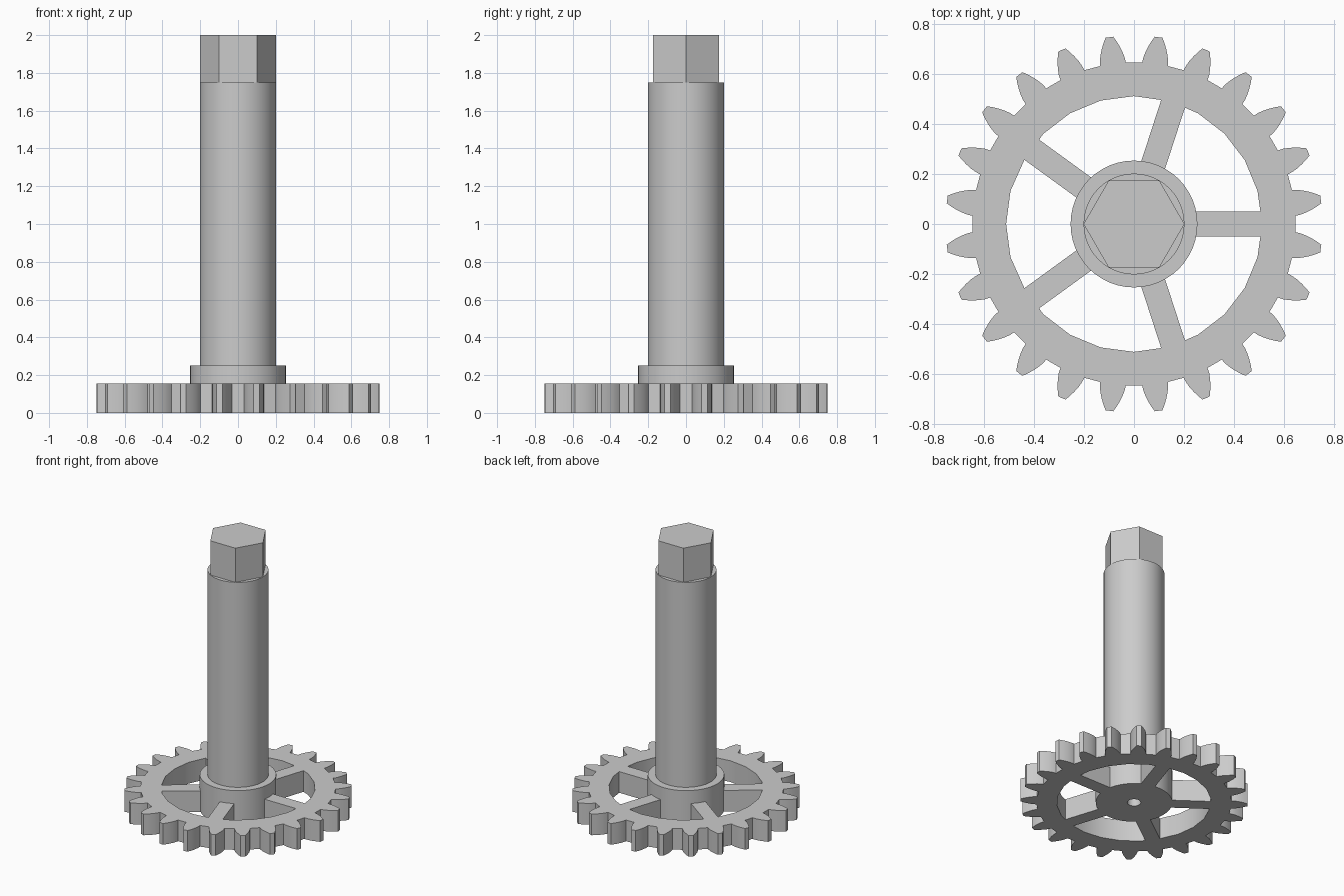
import bpy, bmesh, math
from math import sin, cos, tan, acos, asin, radians, pi

if "Cube" in bpy.data.objects:
    bpy.data.objects.remove(bpy.data.objects["Cube"])

grey = bpy.data.materials.new("light grey")
grey.diffuse_color = (0.6, 0.6, 0.6, 1)
grey.use_nodes = True
grey.node_tree.nodes["Principled BSDF"].inputs["Base Color"].default_value = grey.diffuse_color


def finish(bm, name, smooth=True):
    bmesh.ops.recalc_face_normals(bm, faces=bm.faces)
    me = bpy.data.meshes.new(name)
    bm.to_mesh(me)
    bm.free()
    me.materials.append(grey)
    ob = bpy.data.objects.new(name, me)
    bpy.context.collection.objects.link(ob)
    if smooth:
        bpy.ops.object.select_all(action='DESELECT')
        ob.select_set(True)
        bpy.context.view_layer.objects.active = ob
        bpy.ops.object.shade_smooth_by_angle(angle=radians(30))
    return ob


def polar(r, a):
    return (r * cos(a), r * sin(a))


def plate(name, loops, height):
    """Flat plate: first loop is the outline, the others are holes."""
    bm = bmesh.new()
    for pts in loops:
        vs = [bm.verts.new((x, y, 0)) for x, y in pts]
        for i, v in enumerate(vs):
            bm.edges.new((vs[i - 1], v))
    bmesh.ops.triangle_fill(bm, edges=bm.edges[:], use_beauty=True, normal=(0, 0, 1))
    res = bmesh.ops.extrude_face_region(bm, geom=bm.faces[:], use_keep_orig=True)
    top = [g for g in res["geom"] if isinstance(g, bmesh.types.BMVert)]
    bmesh.ops.translate(bm, verts=top, vec=(0, 0, height))
    return finish(bm, name)


def lathe(name, profile, segments):
    """Spin a closed (radius, z) profile about the z axis."""
    bm = bmesh.new()
    rings = []
    for r, z in profile:
        if r == 0:
            rings.append([bm.verts.new((0, 0, z))] * segments)
        else:
            rings.append([bm.verts.new((*polar(r, 2 * pi * i / segments), z))
                          for i in range(segments)])
    for a, b in zip(rings, rings[1:]):
        for i in range(segments):
            j = (i + 1) % segments
            bm.faces.new(list(dict.fromkeys((a[i], a[j], b[j], b[i]))))
    return finish(bm, name)


# gear wheel: 24 involute teeth, five spokes
TEETH, BASE, TIP = 24, 0.647, 0.7545
inv = lambda p: tan(p) - p
flank = []
for i in range(6):
    r = BASE + (TIP - BASE) * i / 5
    flank.append((r, pi / (2 * TEETH) + inv(radians(20)) - inv(acos(BASE / r))))
outline = []
for t in range(TEETH):
    mid = (t + 0.5) * 2 * pi / TEETH
    outline += [polar(r, mid - h) for r, h in flank]
    outline += [polar(r, mid + h) for r, h in reversed(flank)]

RIM, HUB, HALF = 0.512, 0.245, 0.05
windows = []
for k in range(5):
    a0, a1 = radians(72 * k), radians(72 * (k + 1))
    e, f = asin(HALF / 0.508), asin(HALF / HUB)
    win = [polar(0.5085, a0 + e)]
    win += [polar(RIM, radians(d)) for d in range(0, 361, 15)
            if a0 + e + 0.02 < radians(d) < a1 - e - 0.02]
    win.append(polar(0.5085, a1 - e))
    win += [polar(HUB, a1 - f + (a0 - a1 + 2 * f) * i / 8) for i in range(9)]
    windows.append(win)
bore = [polar(0.23, 2 * pi * i / 48) for i in range(48)]
plate("gear_wheel", [outline] + windows + [bore], 0.155)

# hub and round shaft with a blind hole underneath
lathe("hub_and_shaft", [(0, 0.25), (0.045, 0.25), (0.045, 0), (0.254, 0), (0.254, 0.25),
                        (0.202, 0.25), (0.202, 1.75), (0, 1.75)], 48)

# hexagonal drive end
lathe("hex_end", [(0, 1.74), (0.202, 1.74), (0.202, 2.0), (0, 2.0)], 6)
